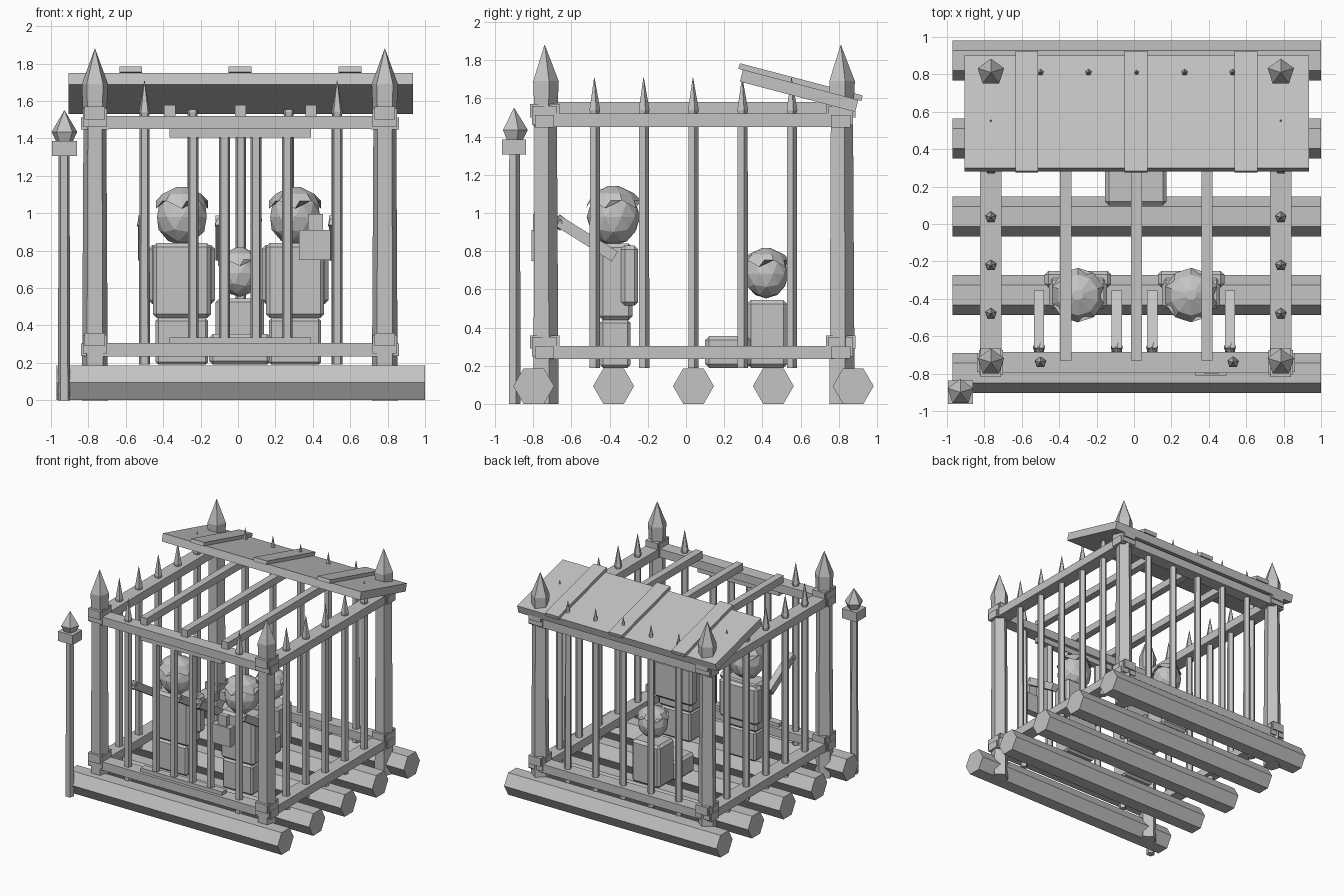
import bpy, bmesh, math
from mathutils import Matrix

cube = bpy.data.objects.get("Cube")
if cube:
    bpy.data.objects.remove(cube, do_unlink=True)

grey = bpy.data.materials.new("plain grey")
grey.use_nodes = True
grey.diffuse_color = (0.55, 0.55, 0.55, 1)
grey.node_tree.nodes["Principled BSDF"].inputs["Base Color"].default_value = (0.55, 0.55, 0.55, 1)


def finish(name, bm, loc=(0, 0, 0), rot=(0, 0, 0)):
    bmesh.ops.recalc_face_normals(bm, faces=bm.faces)
    mesh = bpy.data.meshes.new(name)
    bm.to_mesh(mesh)
    bm.free()
    mesh.materials.append(grey)
    obj = bpy.data.objects.new(name, mesh)
    obj.location, obj.rotation_euler = loc, rot
    bpy.context.collection.objects.link(obj)
    return obj


def box(name, center, size, rot_x=0, bevel=0):
    bm = bmesh.new()
    bmesh.ops.create_cube(bm, size=1, matrix=Matrix.Diagonal((*size, 1)))
    obj = finish(name, bm, center, (rot_x, 0, 0))
    if bevel:
        mod = obj.modifiers.new("chamfer", "BEVEL")
        mod.width, mod.segments = bevel, 1
    return obj


def span(name, x, y, z, **kw):
    ranges = (x, y, z)
    return box(name, [(a + b) / 2 for a, b in ranges], [b - a for a, b in ranges], **kw)


def turned(name, x, y, profile, sides=5, zigzag=0):
    """Stack rings of (radius, z); zigzag lowers every other point of the first ring."""
    bm = bmesh.new()
    rings = []
    for k, (r, z) in enumerate(profile):
        ring = []
        for i in range(sides):
            a = math.tau * i / sides + math.pi / 2
            drop = zigzag * (i % 2) if k == 0 else 0
            ring.append(bm.verts.new((r * math.cos(a), r * math.sin(a), z - drop)))
        rings.append(ring)
    for low, high in zip(rings, rings[1:]):
        for i in range(sides):
            j = (i + 1) % sides
            bm.faces.new((low[i], low[j], high[j], high[i]))
    bm.faces.new(rings[0][::-1])
    bm.faces.new(rings[-1])
    return finish(name, bm, (x, y, 0))


def gem(name, center, radii):
    bm = bmesh.new()
    bmesh.ops.create_icosphere(bm, subdivisions=2 if radii[0] > 0.06 else 1, radius=1,
                               matrix=Matrix.Diagonal((*radii, 1)))
    return finish(name, bm, center)


LEFT, RIGHT, FRONT, BACK = 0.785, -0.765, -0.74, 0.81
MID = (LEFT + RIGHT) / 2

# Floor logs
for i in range(5):
    bm = bmesh.new()
    bmesh.ops.create_cone(bm, cap_ends=True, segments=6, radius1=0.107, radius2=0.107, depth=1.97)
    bmesh.ops.rotate(bm, verts=bm.verts, matrix=Matrix.Rotation(math.pi / 2, 3, "Y"))
    bm.normal_update()
    # points of the hexagon face forward and back
    tallest = max(v.co.z for v in bm.verts)
    if tallest > 0.1:
        bmesh.ops.rotate(bm, verts=bm.verts, matrix=Matrix.Rotation(math.pi / 6, 3, "X"))
    finish("floor_log", bm, (0.015, -0.797 + 0.418 * i, 0.094))

# Corner posts with pointed tops and lashings
for x in (RIGHT, LEFT):
    for y in (FRONT, BACK):
        turned("corner_post", x, y, [(0.073, 0), (0.064, 1.54)])
        turned("post_point", x, y, [(0.066, 1.52), (0.074, 1.69), (0.001, 1.88)])
        for z in (0.3, 1.51):
            box("lashing_wide", (x, y, z - 0.03), (0.15, 0.1, 0.065))
            box("lashing_deep", (x, y, z + 0.025), (0.11, 0.155, 0.07))
            box("lashing_core", (x, y, z), (0.13, 0.13, 0.1))

# Rails
for z in (0.27, 1.485):
    for y in (FRONT, BACK):
        box("cross_rail", (MID, y, z), (1.55, 0.11, 0.07))
    for x in (RIGHT, LEFT):
        box("side_rail", (x, 0.035, z), (0.115, 1.62, 0.07))


# Bars with spikes
def bar(x, y):
    turned("cage_bar", x, y, [(0.03, 0.19), (0.029, 1.5)])
    turned("bar_spike", x, y, [(0.024, 1.51), (0.031, 1.54), (0.001, 1.71)])


for i in range(5):
    bar(-0.5 + 0.257 * i, BACK)
    for x in (RIGHT, LEFT):
        bar(x, -0.48 + 0.258 * i)
for x in (-0.5, 0.53):
    bar(x, FRONT)

# Door with lock
for z in ((0.29, 0.335), (1.405, 1.46)):
    span("door_rail", (-0.365, 0.39), (-0.77, -0.71), z)
for i in range(4):
    turned("door_bar", -0.24 + 0.168 * i, FRONT, [(0.03, 0.32), (0.03, 1.42)])
span("lock_case", (0.325, 0.495), (-0.81, -0.75), (0.75, 0.91))
span("lock_shackle", (0.375, 0.455), (-0.8, -0.76), (0.9, 0.995))

# Roof beams, slanted roof board and battens
for x in (-0.365, 0.013, 0.39):
    span("roof_beam", (x - 0.03, x + 0.03), (-0.73, 0.82), (1.52, 1.58))
tilt = math.radians(-14.7)
box("roof_board", (0.015, 0.592, 1.64), (1.84, 0.624, 0.065), rot_x=tilt)
for x in (-0.573, 0.01, 0.598):
    box("roof_batten", (x, 0.6, 1.685), (0.122, 0.665, 0.03), rot_x=tilt)

# Marker pole at the front corner
turned("marker_pole", -0.93, -0.9, [(0.034, 0), (0.031, 1.32)])
box("pole_block", (-0.928, -0.9, 1.345), (0.135, 0.125, 0.08))
turned("pole_point", -0.928, -0.9, [(0.045, 1.38), (0.072, 1.435), (0.001, 1.55)])


def head(x, y, z, r):
    gem("head", (x, y, z), (r, r, r * 1.08))
    turned("hair", x, y, [(r * 1.04, z + r * 0.62), (r * 0.78, z + r * 0.88), (r * 0.2, z + r * 1.15)],
           sides=10, zigzag=r * 0.3)


# Two standing prisoners gripping the bars
for x in (-0.3, 0.305):
    span("legs", (x - 0.14, x + 0.14), (-0.45, -0.29), (0.19, 0.44), bevel=0.015)
    span("torso", (x - 0.155, x + 0.155), (-0.455, -0.28), (0.44, 0.84), bevel=0.02)
    span("back_plate", (x - 0.178, x + 0.178), (-0.34, -0.25), (0.515, 0.83), bevel=0.02)
    head(x, -0.38, 0.98, 0.14)
    for s in (-1, 1):
        box("arm", (x + s * 0.208, -0.525, 0.868), (0.055, 0.36, 0.06), rot_x=-math.radians(32))
        gem("fist", (x + s * 0.208, -0.66, 0.95), (0.036, 0.036, 0.042))

# Small seated prisoner
span("seated_body", (-0.12, 0.14), (0.32, 0.53), (0.19, 0.545), bevel=0.02)
span("seated_legs", (-0.155, 0.175), (0.1, 0.34), (0.19, 0.355), bevel=0.02)
head(0.01, 0.42, 0.68, 0.118)
